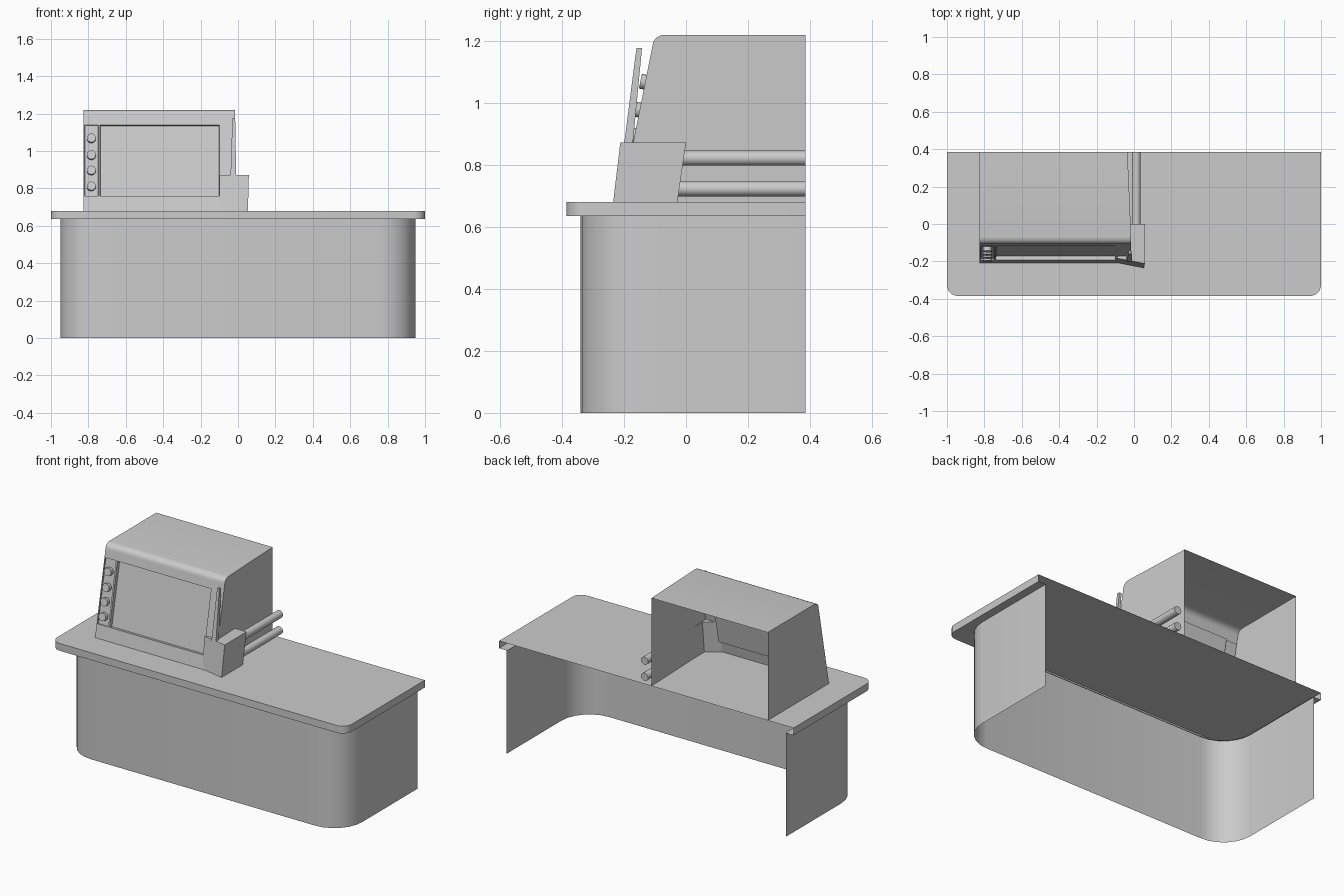
import bpy, bmesh, math
from mathutils import Vector, Matrix

if "Cube" in bpy.data.objects:
    bpy.data.objects.remove(bpy.data.objects["Cube"])

grey = bpy.data.materials.new("light grey")
grey.diffuse_color = (0.6, 0.6, 0.6, 1)
grey.use_nodes = True
grey.node_tree.nodes["Principled BSDF"].inputs["Base Color"].default_value = grey.diffuse_color


def finish(name, bm, smooth=True):
    bmesh.ops.remove_doubles(bm, verts=bm.verts, dist=0.0002)
    bmesh.ops.recalc_face_normals(bm, faces=bm.faces)
    me = bpy.data.meshes.new(name)
    bm.to_mesh(me)
    bm.free()
    me.materials.append(grey)
    ob = bpy.data.objects.new(name, me)
    bpy.context.collection.objects.link(ob)
    if smooth:
        bpy.ops.object.select_all(action='DESELECT')
        bpy.context.view_layer.objects.active = ob
        ob.select_set(True)
        bpy.ops.object.shade_smooth_by_angle(angle=math.radians(30))
    return ob


def face(bm, pts):
    return bm.faces.new([bm.verts.new(p) for p in pts])


def outline(half_x, front, back, r, n):
    """U-shaped plan, open at the back, with rounded front corners."""
    arc = [(half_x - r + r * math.cos(a), front + r - r * math.sin(a))
           for a in [i * math.pi / 2 / n for i in range(n + 1)]]
    right = [(half_x, back)] + arc
    return right + [(-x, y) for x, y in reversed(right)]


def strip(bm, a, b):
    for i in range(len(a) - 1):
        face(bm, [a[i], a[i + 1], b[i + 1], b[i]])


def at_z(pts, z):
    return [(x, y, z) for x, y in pts]


BACK, TOP = 0.385, 0.68

# Cabinet: open-backed wall with big rounded corners
wall = outline(0.95, -0.34, BACK, 0.19, 6)
bm = bmesh.new()
strip(bm, at_z(wall, 0), at_z(wall, 0.635))
finish("cabinet_wall", bm)

# Counter top: slab skin with a rim and a narrow underside lip
rim = outline(1.0, -0.385, BACK, 0.06, 6)
lip = outline(0.945, -0.335, BACK, 0.19, 6)
bm = bmesh.new()
face(bm, at_z(rim, TOP))
strip(bm, at_z(rim, TOP), at_z(rim, 0.635))
strip(bm, at_z(rim, 0.635), at_z(lip, 0.635))
finish("counter_top", bm)

# Housing: shell open at the back and below, sloped front with recesses
LEFT, RIGHT = -0.825, -0.015


def slope_y(z):
    return -0.108 - 0.2 * (1.185 - z)


rows = [TOP, 0.76, 1.138, 1.185]
front = [(slope_y(z), z) for z in rows]
bend = [(-0.068 - 0.04 * math.cos(a), 1.185 + 0.035 * math.sin(a))
        for a in [i * math.pi / 10 for i in range(1, 6)]]
profile = front + bend + [(BACK, 1.22)]
cols = [LEFT, -0.82, -0.747, -0.737, -0.10, RIGHT]


def shell(x, p):
    taper = 0.02 * max(0, p[0]) / BACK if x == RIGHT else 0
    return (x - taper, p[0], p[1])


bm = bmesh.new()
recesses = {}
for i in range(len(profile) - 1):
    for j in range(len(cols) - 1):
        a, b = cols[j], cols[j + 1]
        p, q = profile[i], profile[i + 1]
        f = face(bm, [shell(a, p), shell(b, p), shell(b, q), shell(a, q)])
        if i == 1 and j in (1, 3):
            recesses[f] = 0.008 if j == 1 else 0.022
for x in (LEFT, RIGHT):
    face(bm, [shell(x, p) for p in profile] + [shell(x, (BACK, TOP))])
for f, depth in recesses.items():
    f.normal_update()
    bmesh.ops.inset_individual(bm, faces=[f], thickness=0.001, depth=-depth)
finish("machine_housing", bm)


def cylinder(name, a, b, radius, n=16):
    a, b = Vector(a), Vector(b)
    d = b - a
    bm = bmesh.new()
    mat = Matrix.Translation((a + b) / 2) @ d.to_track_quat('Z', 'Y').to_matrix().to_4x4()
    bmesh.ops.create_cone(bm, cap_ends=True, segments=n, radius1=radius,
                          radius2=radius, depth=d.length, matrix=mat)
    return finish(name, bm)


# Control knobs along the left strip
out = Vector((0, -1, 0.2)).normalized()
for z in (0.81, 0.895, 0.977, 1.067):
    c = Vector((-0.784, slope_y(z), z))
    cylinder("control_knob", c - out * 0.008, c + out * 0.016, 0.024)

# Two pipes running to the back
for z in (0.723, 0.822):
    cylinder("pipe", (0.012, -0.03, z), (0.012, BACK, z), 0.024)

# Lever block: skewed plan, leaning front and back
low = [(-0.10, -0.205), (0.053, -0.235), (0.053, -0.028), (-0.02, -0.028), (-0.02, -0.15)]
high = [(-0.10, -0.182), (0.058, -0.212), (0.058, 0), (-0.02, 0), (-0.02, -0.13)]
bm = bmesh.new()
a, b = at_z(low, TOP), at_z(high, 0.872)
strip(bm, a + a[:1], b + b[:1])
face(bm, a)
face(bm, b)
finish("lever_block", bm, False)

# Lever: slim tapered bar leaning back
bm = bmesh.new()
a = [(x, y, 0.865) for x, y in ((-0.04, -0.2), (-0.01, -0.2), (-0.01, -0.172), (-0.04, -0.172))]
b = [(x, y, 1.177) for x, y in ((-0.03, -0.16), (-0.015, -0.16), (-0.015, -0.142), (-0.03, -0.142))]
strip(bm, a + a[:1], b + b[:1])
face(bm, a)
face(bm, b)
finish("lever", bm, False)
